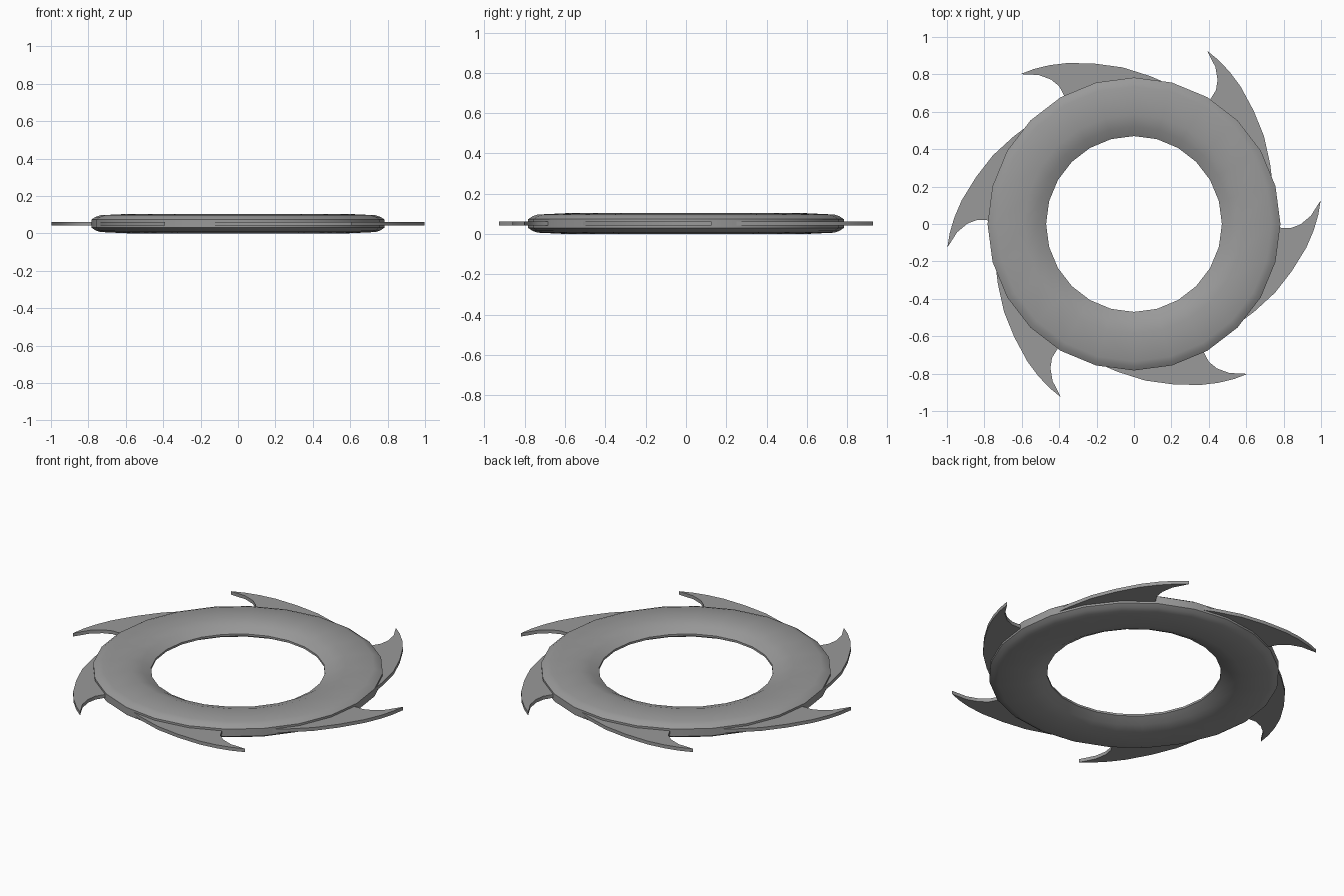
import bpy
import bmesh
from math import cos, sin, pi, radians
from mathutils import Matrix, Vector

cube = bpy.data.objects.get("Cube")
if cube:
    bpy.data.objects.remove(cube, do_unlink=True)

MID = 0.052       # height of the middle plane
SIDES = 24
BLADES = 6

# One plain steel colour
steel = bpy.data.materials.new("steel grey")
steel.use_nodes = True
colour = (0.32, 0.32, 0.32, 1)
steel.diffuse_color = colour
steel.node_tree.nodes["Principled BSDF"].inputs["Base Color"].default_value = colour


def finish(bm, name, angle):
    bmesh.ops.recalc_face_normals(bm, faces=bm.faces)
    mesh = bpy.data.meshes.new(name)
    bm.to_mesh(mesh)
    bm.free()
    mesh.materials.append(steel)
    obj = bpy.data.objects.new(name, mesh)
    bpy.context.collection.objects.link(obj)
    bpy.ops.object.select_all(action='DESELECT')
    obj.select_set(True)
    bpy.context.view_layer.objects.active = obj
    bpy.ops.object.shade_smooth_by_angle(angle=radians(angle))
    return obj


# Ring: upper half profile (radius, height above middle), mirrored and revolved
upper = [(0.47, 0.006), (0.52, 0.033), (0.585, 0.052), (0.735, 0.045),
         (0.762, 0.036), (0.783, 0.022)]
profile = upper + [(r, -h) for r, h in reversed(upper)]
bm = bmesh.new()
loops = []
for i in range(SIDES):
    a = 2 * pi * i / SIDES
    loops.append([bm.verts.new((r * cos(a), r * sin(a), MID + h)) for r, h in profile])
for i in range(SIDES):
    a, b = loops[i], loops[(i + 1) % SIDES]
    for j in range(len(profile)):
        k = (j + 1) % len(profile)
        bm.faces.new((a[j], b[j], b[k], a[k]))
finish(bm, "ring", 35)

# Hooked blades: one outline extruded and turned around the ring
outline = [(0.39, 0.927), (0.45, 0.878), (0.51, 0.815), (0.57, 0.735), (0.64, 0.605),
           (0.695, 0.47), (0.728, 0.32), (0.74, 0.22), (0.67, 0.20), (0.36, 0.60),
           (0.41, 0.67), (0.438, 0.715), (0.447, 0.77), (0.435, 0.84)]
THICK = 0.02
for n in range(BLADES):
    bm = bmesh.new()
    base = bm.faces.new([bm.verts.new((x, y, MID - THICK / 2)) for x, y in outline])
    top = bmesh.ops.extrude_face_region(bm, geom=[base])
    moved = [v for v in top["geom"] if isinstance(v, bmesh.types.BMVert)]
    bmesh.ops.translate(bm, verts=moved, vec=Vector((0, 0, THICK)))
    bm.transform(Matrix.Rotation(2 * pi * n / BLADES, 4, 'Z'))
    finish(bm, f"blade_{n + 1}", 30)
